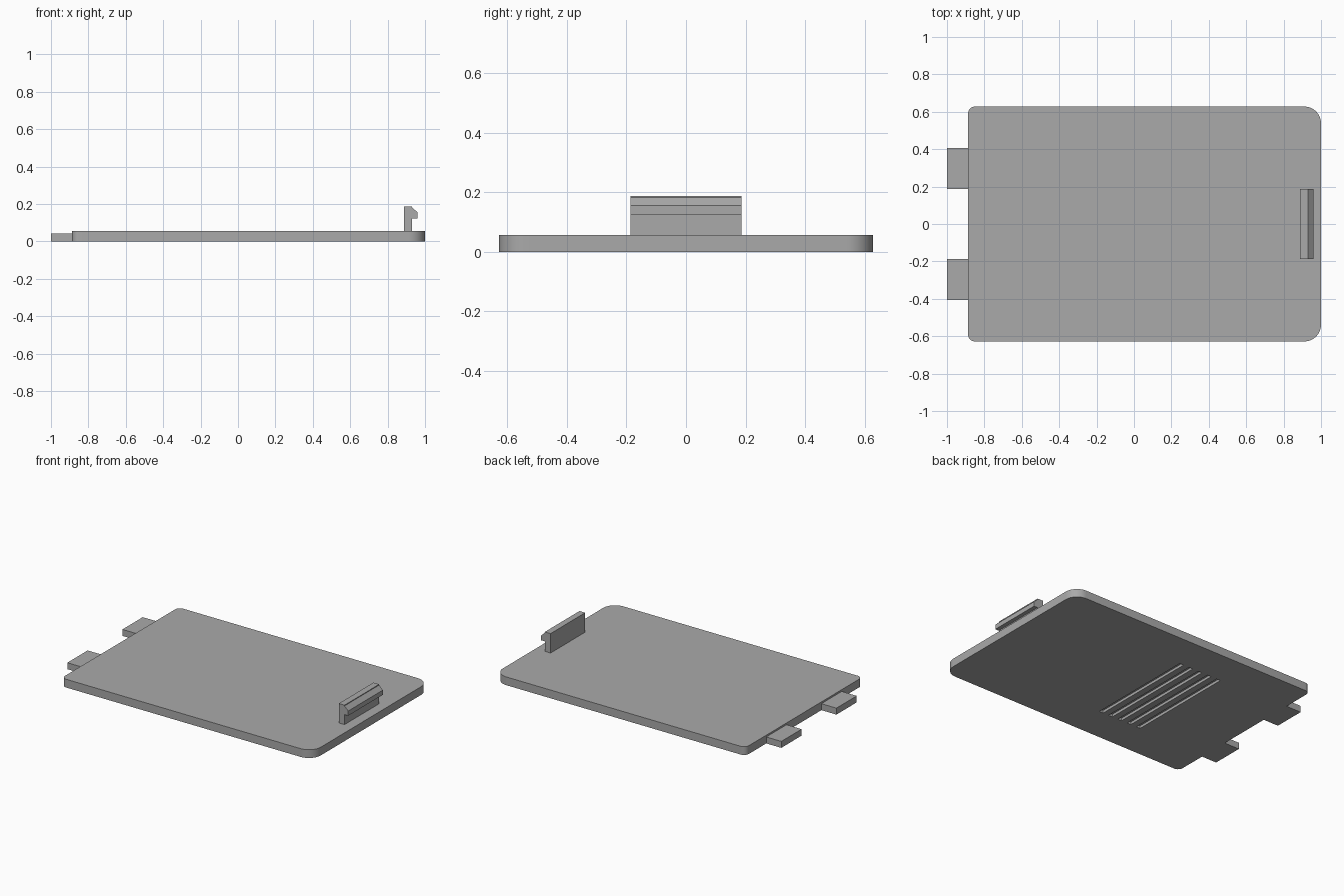
import bpy, bmesh, math

if "Cube" in bpy.data.objects:
    bpy.data.objects.remove(bpy.data.objects["Cube"])

grey = bpy.data.materials.new("plain_grey")
grey.diffuse_color = (0.4, 0.4, 0.4, 1)
grey.use_nodes = True
grey.node_tree.nodes["Principled BSDF"].inputs["Base Color"].default_value = grey.diffuse_color


def prism(name, points, offset, place):
    """Extrude a 2D outline by offset; place maps (u, v) to 3D."""
    bm = bmesh.new()
    base = bm.faces.new([bm.verts.new(place(u, v)) for u, v in points])
    ext = bmesh.ops.extrude_face_region(bm, geom=[base])
    bmesh.ops.translate(bm, vec=offset,
                        verts=[g for g in ext["geom"] if isinstance(g, bmesh.types.BMVert)])
    bmesh.ops.recalc_face_normals(bm, faces=bm.faces)
    mesh = bpy.data.meshes.new(name)
    bm.to_mesh(mesh)
    bm.free()
    mesh.materials.append(grey)
    obj = bpy.data.objects.new(name, mesh)
    bpy.context.collection.objects.link(obj)
    return obj


def box(name, x0, x1, y0, y1, z0, z1):
    return prism(name, [(x0, y0), (x1, y0), (x1, y1), (x0, y1)],
                 (0, 0, z1 - z0), lambda u, v: (u, v, z0))


# Cover plate: large radii at the latch end, small ones at the tab end
X0, X1, Y, T = -0.887, 1.0, 0.628, 0.056
outline = []
for sx, sy, r, start in ((1, 1, 0.09, 0), (-1, 1, 0.037, 90),
                         (-1, -1, 0.037, 180), (1, -1, 0.09, 270)):
    cx = X1 - r if sx > 0 else X0 + r
    cy = sy * (Y - r)
    for i in range(13):
        a = math.radians(start + 90 * i / 12)
        outline.append((cx + r * math.cos(a), cy + r * math.sin(a)))
plate = prism("cover_plate", outline, (0, 0, T), lambda u, v: (u, v, 0))
for p in plate.data.polygons:
    p.use_smooth = abs(p.normal.z) < 0.5

# Five grip grooves cut into the underside
for i in range(5):
    x = -0.06 - 0.074 * i
    groove = box(f"groove_cutter_{i + 1}", x - 0.015, x + 0.015, -0.385, 0.385, -0.02, 0.018)
    groove.hide_render = True
    groove.hide_set(True)
    cut = plate.modifiers.new(f"groove_{i + 1}", "BOOLEAN")
    cut.operation = "DIFFERENCE"
    cut.solver = "EXACT"
    cut.object = groove

# Two locating tabs
for side, s in (("front", -1), ("back", 1)):
    ya, yb = sorted((s * 0.187, s * 0.405))
    box(f"{side}_tab", -1.0, X0, ya, yb, 0, 0.044)

# Latch hook with a sloped catch facing outward
hook = [(0.888, T), (0.931, T), (0.931, 0.124), (0.959, 0.124),
        (0.959, 0.156), (0.931, 0.183), (0.931, 0.188), (0.888, 0.188)]
prism("latch_hook", hook, (0, 0.372, 0), lambda u, v: (u, -0.186, v))
